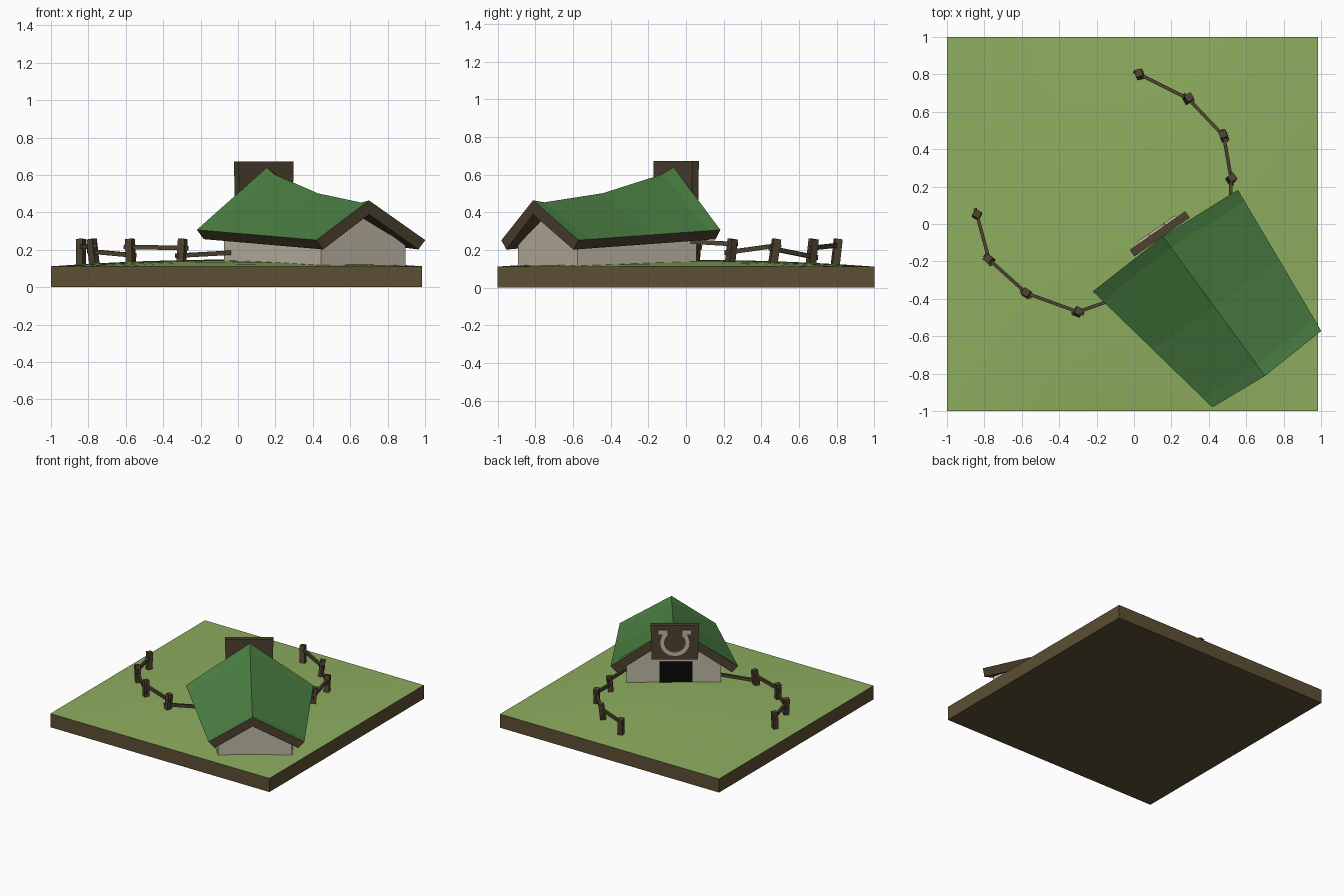
import bpy, bmesh, math, random
from mathutils import Matrix, Vector

if "Cube" in bpy.data.objects:
    bpy.data.objects.remove(bpy.data.objects["Cube"])

random.seed(4)
TURN = Matrix.Rotation(math.radians(35), 4, 'Z')   # barn is turned on the plot


def mat(name, col):
    m = bpy.data.materials.new(name)
    m.diffuse_color = (*col, 1)
    m.use_nodes = True
    m.node_tree.nodes["Principled BSDF"].inputs["Base Color"].default_value = m.diffuse_color
    return m


grass = mat("grass green", (.27, .42, .115))
soil = mat("soil brown", (.107, .078, .034))
roof_green = mat("roof green", (.070, .215, .056))
wood = mat("wood brown", (.078, .054, .029))
plaster = mat("plaster cream", (.52, .475, .37))
black = mat("door black", (.003, .003, .003))


def finish(name, bm, mats, turn=False, rule=None):
    bmesh.ops.recalc_face_normals(bm, faces=bm.faces)
    if rule:
        for f in bm.faces:
            f.material_index = rule(f)
    if turn:
        bm.transform(TURN)
    me = bpy.data.meshes.new(name)
    bm.to_mesh(me)
    bm.free()
    for m in mats:
        me.materials.append(m)
    ob = bpy.data.objects.new(name, me)
    bpy.context.collection.objects.link(ob)
    return ob


def loft(bm, rings):
    """Skin closed rings of points and cap both ends."""
    vs = [[bm.verts.new(p) for p in r] for r in rings]
    n = len(vs[0])
    for a, b in zip(vs, vs[1:]):
        for i in range(n):
            j = (i + 1) % n
            bm.faces.new((a[i], a[j], b[j], b[i]))
    bm.faces.new(vs[0])
    bm.faces.new(vs[-1])


def box(bm, c, s):
    bmesh.ops.create_cube(bm, size=1, matrix=Matrix.Translation(c) @ Matrix.Diagonal((*s, 1)))


def beam(bm, a, b, w, h, roll=0):
    a, b = Vector(a), Vector(b)
    rot = (b - a).to_track_quat('Z', 'Y').to_matrix().to_4x4()
    bmesh.ops.create_cube(bm, size=1, matrix=Matrix.Translation((a + b) / 2) @ rot
                          @ Matrix.Rotation(roll, 4, 'Z')
                          @ Matrix.Diagonal((w, h, (b - a).length, 1)))


def ground_z(x, y):
    return .112 + .036 * (1 - x * x) * (1 - y * y)


# ground slab with gently domed grass
bm = bmesh.new()
bmesh.ops.create_grid(bm, x_segments=12, y_segments=12, size=1)
for v in bm.verts:
    v.co.z = ground_z(v.co.x, v.co.y)
    v.co.x = v.co.x * .9925 - .0075
rim = [e for e in bm.edges if e.is_boundary]
ext = bmesh.ops.extrude_edge_only(bm, edges=rim)['geom']
for v in ext:
    if isinstance(v, bmesh.types.BMVert):
        v.co.z = 0
bmesh.ops.contextual_create(bm, geom=[e for e in ext if isinstance(e, bmesh.types.BMEdge) and e.is_boundary])
ground = finish("ground", bm, [grass, soil], rule=lambda f: 0 if f.normal.z > .5 else 1)
for p in ground.data.polygons:
    p.use_smooth = p.material_index == 0


# barn walls: gabled body, wider and taller at the door end
def wall_ring(v, ul, ur, um, ze, zr):
    return [(ul, v, .10), (ur, v, .10), (ur, v, ze), (um, v, zr), (ul, v, ze)]


bm = bmesh.new()
loft(bm, [wall_ring(-.24, -.26, .44, .09, .34, .53),
          wall_ring(-.985, -.148, .402, .115, .225, .395)])
finish("barn_walls", bm, [plaster], True)


# roof with sagging ridge and tapering eaves
def roof_ring(t, zr):
    mix = lambda a, b: a + (b - a) * t
    ul, ur, um = mix(-.387, -.219), mix(.56, .492), mix(.088, .108)
    ve, vr = mix(-.169, -1.043), mix(-.143, -1.067)
    ze = mix(.307, .252)
    d = .045
    return [(ul, ve, ze), (um, vr, zr), (ur, ve, ze),
            (ur - d, ve, ze - .05), (um, vr, zr - .075), (ul + d, ve, ze - .05)]


bm = bmesh.new()
loft(bm, [roof_ring(*s) for s in ((0, .64), (.08, .602), (.5, .502), (.92, .453), (1, .464))])
finish("roof", bm, [roof_green, wood], True, lambda f: 0 if f.normal.z > .35 else 1)

# dark doorway
bm = bmesh.new()
box(bm, (.075, -.238, .22), (.247, .009, .185))
finish("doorway", bm, [black], True)

# sign board over the door, slightly wider at the top
bm = bmesh.new()
box(bm, (.083, -.122, .532), (.345, .042, .28))
for v in bm.verts:
    if v.co.z > .53:
        v.co.x += .008 * (1 if v.co.x > .083 else -1)
finish("sign_board", bm, [wood], True)

# horseshoe on the sign: open ring with two feet
bm = bmesh.new()
cu, cz = .083, .535
rings = []
for i in range(13):
    a = math.radians(128 + 284 * i / 12)
    rings.append([(cu + r * math.cos(a), v, cz + r * math.sin(a))
                  for r, v in ((.078, -.105), (.113, -.105), (.113, -.088), (.078, -.088))])
loft(bm, rings)
for s in (-1, 1):
    box(bm, (cu + s * .088, -.0965, cz + .084), (.072, .017, .034))
finish("horseshoe", bm, [plaster], True)

# two curved fence runs: posts (x, y, lean x, lean y) and rails (heights at each end)
runs = {
    "right": ([(.03, .80, -.01, .016), (.29, .67, .01, .016), (.48, .47, -.01, .022), (.52, .24, .01, .016)],
              [(.225, .21), (.165, .205), (.222, .19), (.232, .245)], (.51, .02)),
    "left": ([(-.84, .05, 0, .01), (-.775, -.19, -.016, .01), (-.575, -.37, -.006, .01), (-.30, -.47, .01, .01)],
             [(.215, .22), (.19, .172), (.215, .21), (.17, .185)], (-.03, -.375)),
}
for side, (posts, heights, end) in runs.items():
    bm = bmesh.new()
    for x, y, lx, ly in posts:
        beam(bm, (x - lx / 2, y - ly / 2, .115), (x + lx / 2, y + ly / 2, .258), .04, .04,
             random.uniform(-.6, .6))
    finish(side + "_fence_posts", bm, [wood])
    bm = bmesh.new()
    pts = [p[:2] for p in posts] + [end]
    for (x0, y0), (x1, y1), (z0, z1) in zip(pts, pts[1:], heights):
        a, b = Vector((x0, y0, z0)), Vector((x1, y1, z1))
        d = (b - a).normalized() * .035
        beam(bm, a - d, b + d, .018, .024)
    finish(side + "_fence_rails", bm, [wood])
